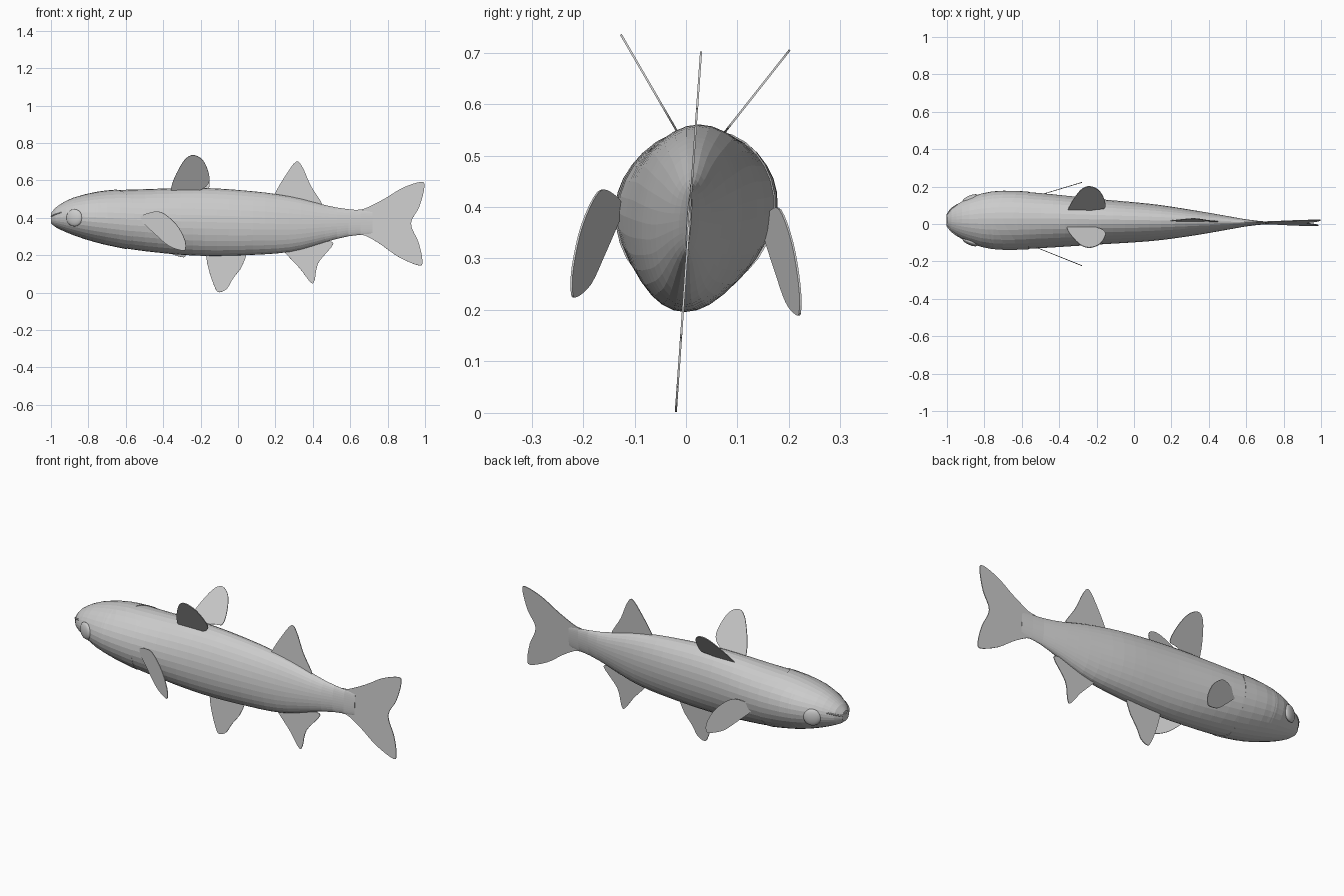
import bpy, bmesh, math
from mathutils import Vector

old = bpy.data.objects.get("Cube")
if old:
    bpy.data.objects.remove(old, do_unlink=True)

grey = bpy.data.materials.new("plain grey")
grey.use_nodes = True
GREY = (0.6, 0.6, 0.6, 1)
grey.diffuse_color = GREY
grey.node_tree.nodes["Principled BSDF"].inputs["Base Color"].default_value = GREY

LEAN = 0.07          # the whole fish rolls slightly to one side
SIDES = 32


def finish(bm, name):
    bmesh.ops.recalc_face_normals(bm, faces=bm.faces)
    mesh = bpy.data.meshes.new(name)
    bm.to_mesh(mesh)
    bm.free()
    mesh.materials.append(grey)
    obj = bpy.data.objects.new(name, mesh)
    bpy.context.collection.objects.link(obj)
    return obj


def spline(a, b, c, d, t):
    return 0.5 * (2 * b + (c - a) * t + (2 * a - 5 * b + 4 * c - d) * t * t
                  + (3 * b - a - 3 * c + d) * t ** 3)


# Body stations: x, bottom, top, half width, centre y
STATIONS = [Vector(s) for s in (
    (-1.0, .37, .425, .03, .02), (-.975, .35, .455, .065, .02),
    (-.9, .315, .50, .11, .02), (-.8, .28, .53, .147, .02),
    (-.7, .255, .545, .157, .02), (-.5, .222, .553, .147, .018),
    (-.2, .197, .56, .122, .012), (.1, .203, .54, .098, .008),
    (.3, .222, .51, .07, .006), (.5, .28, .46, .036, .006),
    (.6, .303, .445, .018, .006), (.72, .315, .435, .004, .006))]


def station(x):
    n = len(STATIONS)
    for i in range(n - 1):
        if x <= STATIONS[i + 1][0] or i == n - 2:
            b, c = STATIONS[i], STATIONS[i + 1]
            a, d = STATIONS[max(i - 1, 0)], STATIONS[min(i + 2, n - 1)]
            t = (x - b[0]) / (c[0] - b[0])
            # tangents follow the uneven spacing of the stations
            h = c[0] - b[0]
            m0 = (c - a) * (h / (c[0] - a[0]))
            m1 = (d - b) * (h / (d[0] - b[0]))
            return (b * (2*t**3 - 3*t*t + 1) + m0 * (t**3 - 2*t*t + t)
                    + c * (3*t*t - 2*t**3) + m1 * (t**3 - t*t))


def skin(x, angle, scale=1.0):
    _, low, high, wide, mid = station(x)
    dz = math.sin(angle) * (high - low) / 2 * scale
    return Vector((x, mid + math.cos(angle) * wide * scale + LEAN * dz,
                   (low + high) / 2 + dz))


def loft(name, rings, caps=True):
    bm = bmesh.new()
    loops = [[bm.verts.new(p) for p in ring] for ring in rings]
    for r, s in zip(loops, loops[1:]):
        for i in range(SIDES):
            j = (i + 1) % SIDES
            bm.faces.new((r[i], r[j], s[j], s[i]))
    if caps:
        bm.faces.new(loops[0])
        bm.faces.new(loops[-1])
    return finish(bm, name)


ANGLES = [2 * math.pi * i / SIDES for i in range(SIDES)]

# Body, with rings closer together at the snout
xs = [-1, -.993, -.975, -.95, -.92] + [-.88 + .064 * i for i in range(26)]
loft("body", [[skin(x, a) for a in ANGLES] for x in xs])


# Gill cover: a slightly raised shell with a notch at the nape
def gill_edge(a):
    return -.565 - .085 * max(0, math.sin(a)) ** 6 - .03 * max(0, -math.sin(a)) ** 4


cover = []
for k in range(6):
    t = k / 5
    cover.append([skin(-.9 + t * (gill_edge(a) + .9), a, .985 + .035 * t)
                  for a in ANGLES])
cover.append([skin(gill_edge(a) - .005, a, .97) for a in ANGLES])
loft("gill_cover", cover, caps=False)

# Mouth: a thin ridge wrapping round the snout
curve = bpy.data.curves.new("mouth", "CURVE")
curve.dimensions = "3D"
curve.bevel_depth = .004
curve.bevel_resolution = 1
line = curve.splines.new("POLY")
points = []
for side in (1, -1):
    half = []
    for i in range(8):
        a = .35 if side > 0 else math.pi - .35
        half.append(skin(-.998 + .055 * i / 7, a))
    points += half[::-1] if side > 0 else half
line.points.add(len(points) - 1)
for p, q in zip(line.points, points):
    p.co = (*q, 1)
curve.materials.append(grey)
bpy.context.collection.objects.link(bpy.data.objects.new("mouth", curve))

# Eyes: flattened domes facing outwards and a little forwards
for side, name in ((1, "left_eye"), (-1, "right_eye")):
    bm = bmesh.new()
    bmesh.ops.create_uvsphere(bm, u_segments=20, v_segments=10, radius=.046)
    eye = finish(bm, name)
    eye.scale = (1, 1, .38)
    eye.rotation_euler = (-side * math.pi / 2, 0, side * .4)
    eye.location = skin(-.875, 0 if side > 0 else math.pi) - Vector((0, side * .006, 0))
    eye.location.z = .4
    for f in eye.data.polygons:
        f.use_smooth = True


# Fins: thin sheets from a side outline, with y given by a rule
def fin(name, outline, depth):
    pts = [Vector(p) for p in outline]
    n = len(pts)
    bm = bmesh.new()
    verts = []
    for i in range(n):
        for t in (0, .25, .5, .75):
            p = spline(pts[i - 1], pts[i], pts[(i + 1) % n], pts[(i + 2) % n], t)
            verts.append(bm.verts.new((p.x, depth(p.x, p.y), p.y)))
    face = bm.faces.new(verts)
    bmesh.ops.triangulate(bm, faces=[face])
    obj = finish(bm, name)
    mod = obj.modifiers.new("thickness", "SOLIDIFY")
    mod.thickness = .004
    mod.offset = 0


def middle(x, z):
    return .006 + LEAN * (z - .37)


fin("tail_fin", [(.62, .43), (.68, .45), (.78, .5), (.88, .56), (.98, .592),
                 (.996, .56), (.97, .46), (.925, .37), (.965, .27), (.985, .18),
                 (.97, .145), (.86, .19), (.76, .26), (.68, .305), (.62, .32)], middle)
fin("rear_back_fin", [(.2, .515), (.2, .535), (.25, .62), (.31, .7), (.345, .67),
                      (.39, .57), (.45, .47), (.4, .46), (.3, .49)], middle)
fin("anal_fin", [(.24, .235), (.25, .215), (.33, .13), (.39, .053), (.41, .07),
                 (.43, .16), (.51, .262), (.44, .27), (.34, .25)], middle)
fin("belly_fin", [(-.16, .22), (-.168, .18), (-.15, .1), (-.12, .02), (-.1, .002),
                  (-.06, .02), (-.03, .07), (0, .11), (.02, .14), (.04, .21),
                  (-.05, .225)], middle)

# Pair of splayed fins on the back
BACK = [(-.35, .54), (-.355, .57), (-.33, .635), (-.285, .71), (-.24, .735),
        (-.19, .71), (-.16, .65), (-.155, .59), (-.2, .55), (-.28, .535)]
fin("right_back_fin", BACK, lambda x, z: -.022 - .58 * (z - .555))
fin("left_back_fin", [(x, z - .03 * (z > .56)) for x, z in BACK],
    lambda x, z: .075 + .79 * (z - .545))

# Side fins sweep back and outwards
SIDE = [(-.53, .40), (-.48, .425), (-.41, .43), (-.33, .365), (-.285, .285),
        (-.28, .235), (-.3, .225), (-.37, .25), (-.44, .31), (-.51, .375)]
fin("right_side_fin", SIDE, lambda x, z: -.122 - .4 * (x + .53))
fin("left_side_fin", [(x, z - .035) for x, z in SIDE], lambda x, z: .147 + .3 * (x + .53))
